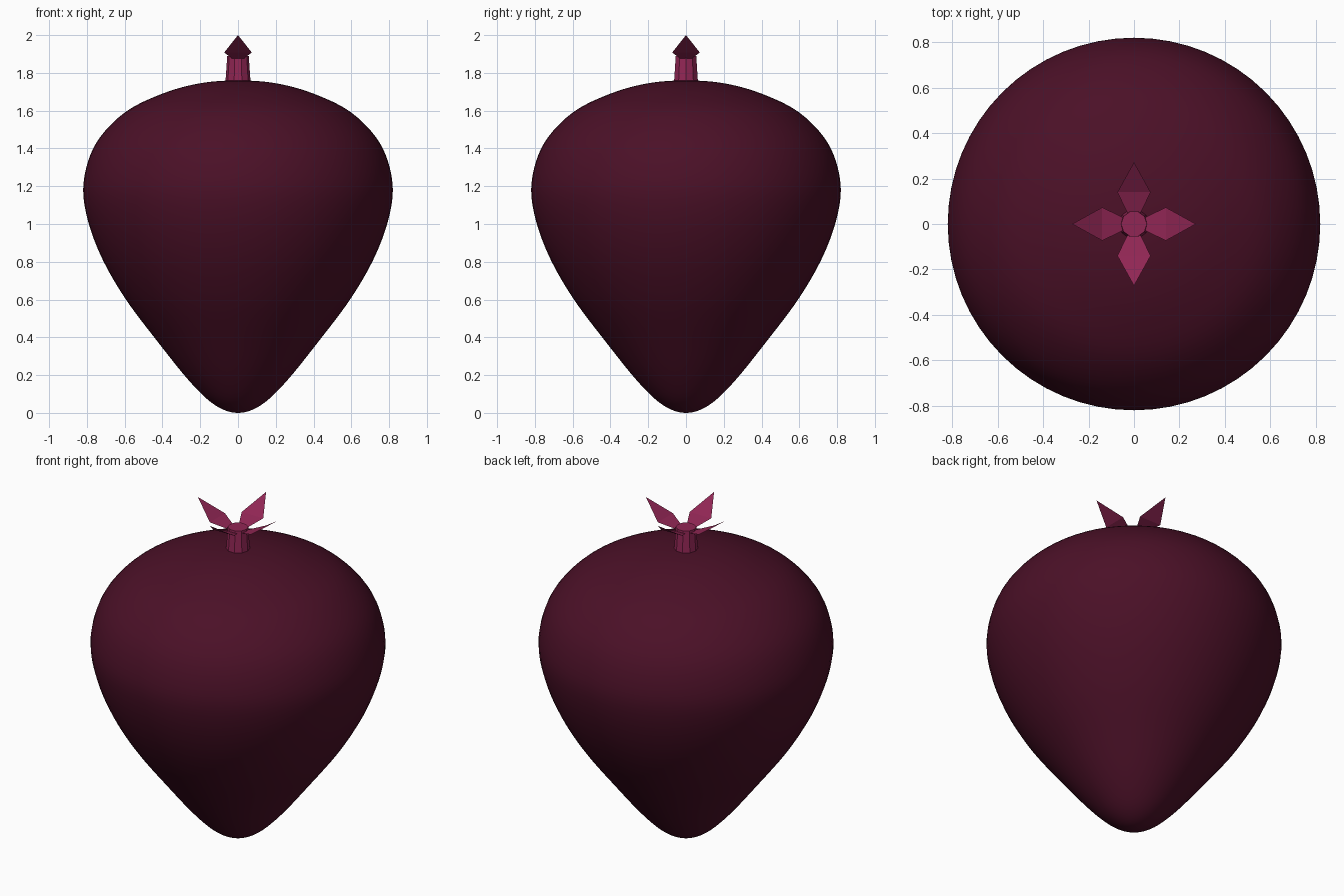
import bpy
import bmesh
from math import cos, sin, pi, radians
from mathutils import Matrix

old = bpy.data.objects.get("Cube")
if old:
    bpy.data.objects.remove(old)


def material(name, colour):
    mat = bpy.data.materials.new(name)
    mat.use_nodes = True
    mat.diffuse_color = (*colour, 1)
    mat.node_tree.nodes["Principled BSDF"].inputs["Base Color"].default_value = (*colour, 1)
    return mat


def finish(name, bm, mat):
    bmesh.ops.recalc_face_normals(bm, faces=bm.faces)
    mesh = bpy.data.meshes.new(name)
    bm.to_mesh(mesh)
    bm.free()
    mesh.materials.append(mat)
    obj = bpy.data.objects.new(name, mesh)
    bpy.context.collection.objects.link(obj)
    return obj


def lathe(name, profile, sides, mat):
    bm = bmesh.new()
    verts = [bm.verts.new((r, 0, z)) for r, z in profile]
    edges = [bm.edges.new(pair) for pair in zip(verts, verts[1:])]
    bmesh.ops.spin(bm, geom=verts + edges, axis=(0, 0, 1), cent=(0, 0, 0),
                   angle=2 * pi, steps=sides, use_duplicate=False)
    bmesh.ops.remove_doubles(bm, verts=bm.verts, dist=0.0005)
    return finish(name, bm, mat)


def smooth_profile(points, steps=6):
    """Catmull-Rom curve through the points, mirrored across the axis at both ends."""
    mirror = lambda p: (-p[0], p[1])
    pts = [mirror(points[1])] + points + [mirror(points[-2])]
    curve = []
    for a, b, c, d in zip(pts, pts[1:], pts[2:], pts[3:]):
        for i in range(steps):
            t = i / steps
            curve.append(tuple(
                0.5 * (2 * q + (r - p) * t + (2 * p - 5 * q + 4 * r - s) * t ** 2
                       + (3 * q - p - 3 * r + s) * t ** 3)
                for p, q, r, s in zip(a, b, c, d)))
    return curve + [points[-1]]


skin = material("dark plum", (0.070, 0.0052, 0.0203))
pink = material("raspberry", (0.283, 0.0194, 0.089))

# Fruit body: rounded shoulders tapering to a blunt tip
outline = [(0, 0), (0.12, 0.04), (0.25, 0.16), (0.42, 0.37), (0.60, 0.61),
           (0.73, 0.84), (0.805, 1.06), (0.815, 1.24), (0.75, 1.43),
           (0.60, 1.59), (0.40, 1.69), (0.20, 1.745), (0, 1.76)]
body = lathe("fruit_body", smooth_profile(outline), 64, skin)
body.data.shade_smooth()

# Stalk: short flat-sided peg
lathe("stalk", [(0, 1.70), (0.07, 1.70), (0.057, 1.89), (0, 1.89)], 10, pink)

# Four pointed crown leaves around the stalk
for i, side in enumerate(("left", "back", "right", "front")):
    bm = bmesh.new()
    half = [(0.05, 0.03, 1.875), (0.14, 0.073, 1.908)]
    tip = bm.verts.new((0.272, 0, 2.0))
    near, far = ([bm.verts.new((x, y * s, z)) for x, y, z in half] for s in (1, -1))
    bm.faces.new((near[0], far[0], far[1], near[1]))
    bm.faces.new((near[1], far[1], tip))
    bm.transform(Matrix.Rotation(radians(90 * i), 4, 'Z'))
    bmesh.ops.recalc_face_normals(bm, faces=bm.faces)
    if sum(f.normal.z for f in bm.faces) < 0:
        bmesh.ops.reverse_faces(bm, faces=bm.faces)
    finish(side + "_leaf", bm, pink)
